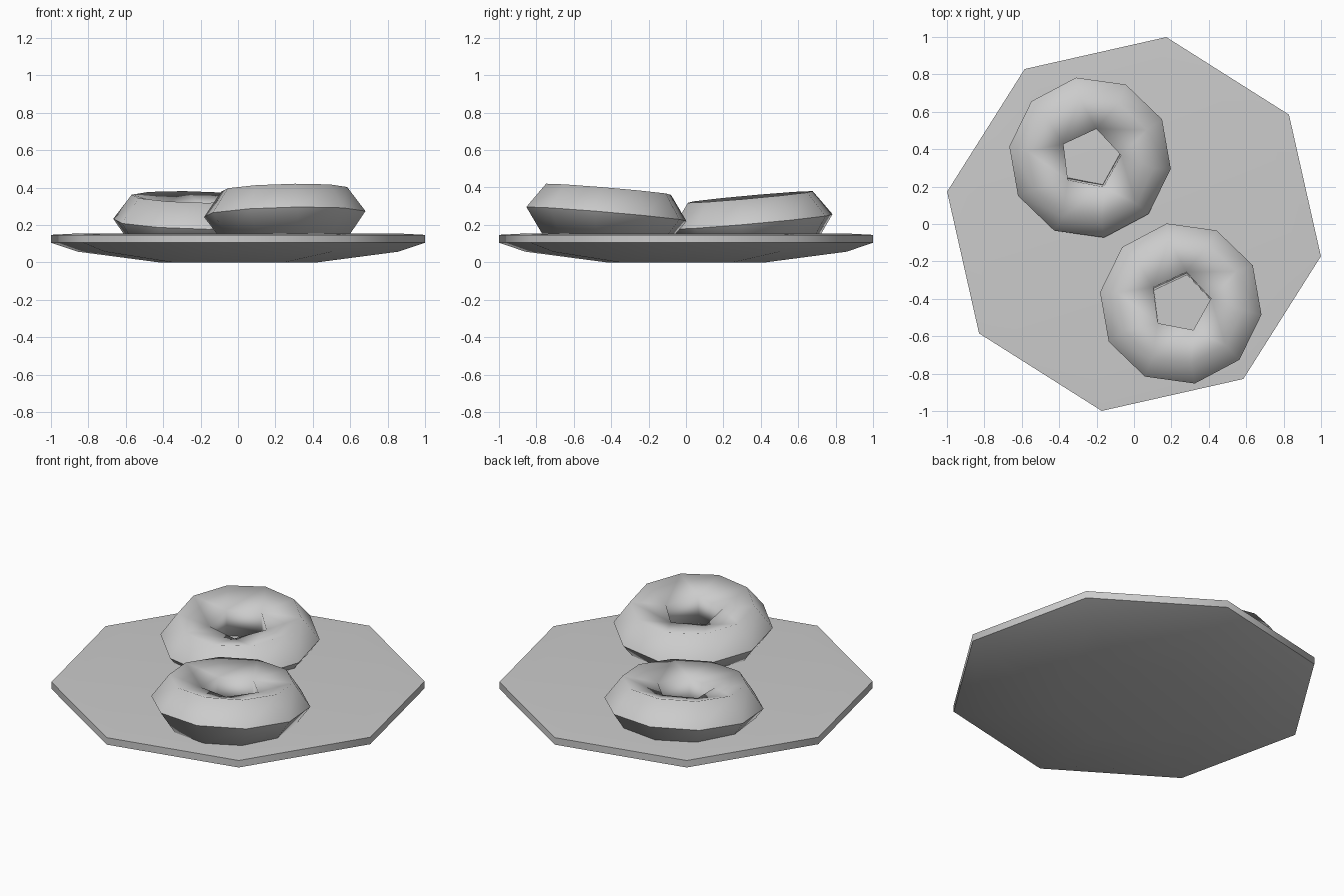
import bpy, bmesh, math
from mathutils import Matrix, Vector

if "Cube" in bpy.data.objects:
    bpy.data.objects.remove(bpy.data.objects["Cube"])


def ring(bm, n, r, z, start):
    return [bm.verts.new((r * math.cos(a), r * math.sin(a), z))
            for a in (math.radians(start) + 2 * math.pi * i / n for i in range(n))]


def bridge(bm, low, high):
    n = len(low)
    for i in range(n):
        j = (i + 1) % n
        bm.faces.new((low[i], low[j], high[j], high[i]))


def bridge_half(bm, wide, narrow):
    # each narrow vertex sits between wide vertices 2i and 2i+1
    n = len(narrow)
    for i in range(n):
        a, b, c = wide[2 * i], wide[2 * i + 1], wide[(2 * i + 2) % (2 * n)]
        bm.faces.new((a, b, narrow[i]))
        bm.faces.new((b, c, narrow[(i + 1) % n], narrow[i]))


def finish(bm, name):
    bmesh.ops.recalc_face_normals(bm, faces=bm.faces)
    for f in bm.faces:
        f.smooth = True
    me = bpy.data.meshes.new(name)
    bm.to_mesh(me)
    bm.free()
    ob = bpy.data.objects.new(name, me)
    bpy.context.collection.objects.link(ob)
    return ob


# octagonal plate, revolved from a short profile
bm = bmesh.new()
profile = [(0.43, 0), (0.87, 0.057), (1.014, 0.105), (1.014, 0.147), (0.88, 0.154)]
rings = [ring(bm, 8, r, z, -9.8) for r, z in profile]
for a, b in zip(rings, rings[1:]):
    bridge(bm, a, b)
bm.faces.new(rings[0])
bm.faces.new(rings[-1])
plate = finish(bm, "plate")
bpy.context.view_layer.objects.active = plate
plate.select_set(True)
bpy.ops.object.shade_smooth_by_angle(angle=math.radians(50))


# ring pastry: pentagonal tube, ten sides outside and five inside
def doughnut(name, loc, slope_x, slope_y):
    bm = bmesh.new()
    bottom = ring(bm, 10, 0.34, -0.133, -8)
    outer = ring(bm, 10, 0.436, 0, -8)
    top = ring(bm, 10, 0.34, 0.133, -8)
    hole_top = ring(bm, 5, 0.165, 0.085, 7)
    hole_bottom = ring(bm, 5, 0.165, -0.085, 7)
    bridge(bm, bottom, outer)
    bridge(bm, outer, top)
    bridge_half(bm, top, hole_top)
    bridge(bm, hole_top, hole_bottom)
    bridge_half(bm, bottom, hole_bottom)
    for i in range(10):
        bm.edges.get((outer[i], outer[(i + 1) % 10])).smooth = False
    normal = Vector((-slope_x, -slope_y, 1)).normalized()
    tilt = Vector((0, 0, 1)).rotation_difference(normal).to_matrix().to_4x4()
    bm.transform(Matrix.Translation(loc) @ tilt)
    return finish(bm, name)


doughnut("doughnut_back", (-0.235, 0.355, 0.217), -0.025, 0.09)
doughnut("doughnut_front", (0.25, -0.425, 0.258), 0.025, -0.085)
